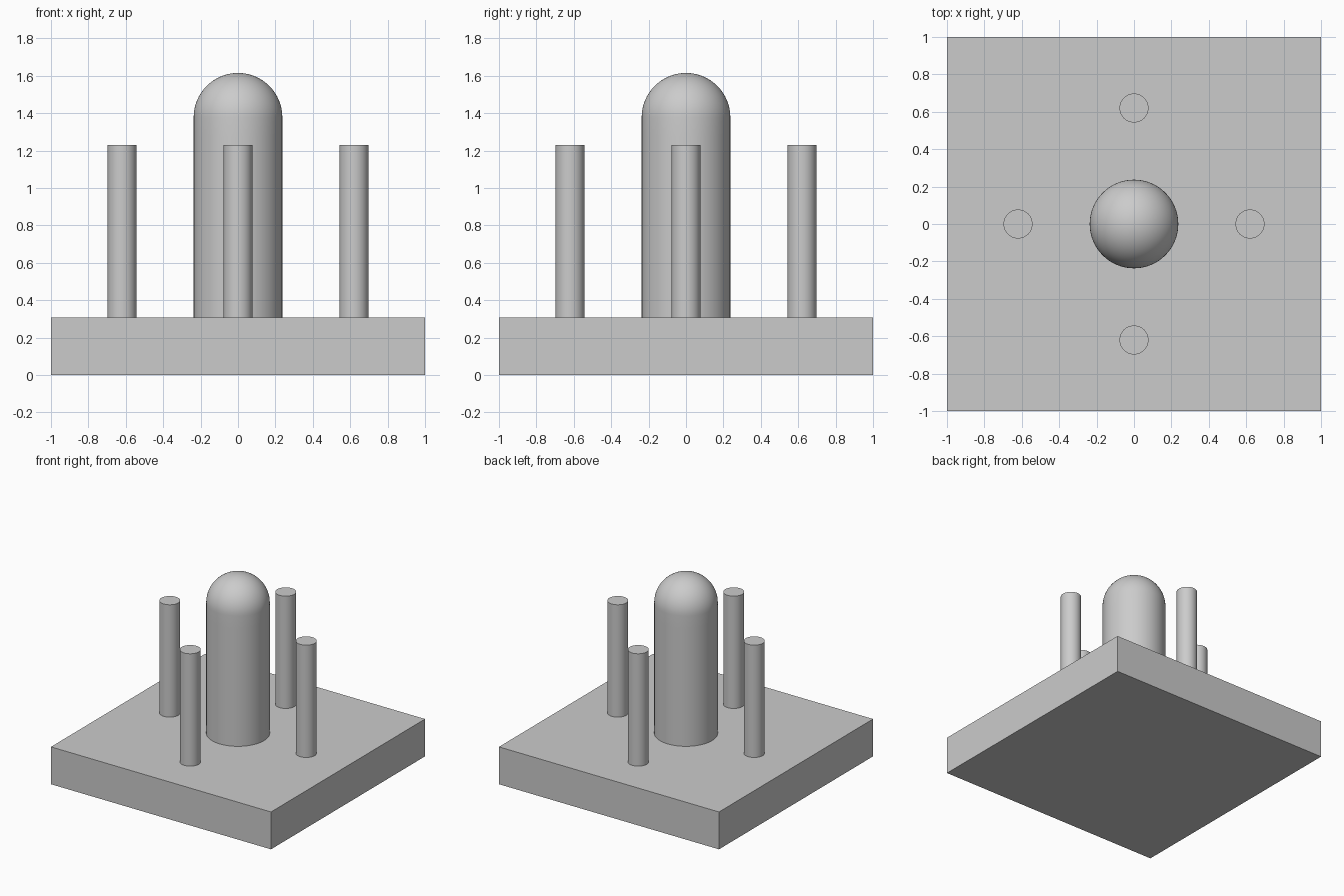
import bpy
import math
from mathutils import Matrix

cube = bpy.data.objects.get("Cube")
if cube:
    bpy.data.objects.remove(cube, do_unlink=True)

BASE_TOP = 0.307
POST_TOP = 1.23
POST_RADIUS = 0.0775
POST_OFFSET = 0.62
COLUMN_RADIUS = 0.237
COLUMN_TOP = 1.615

grey = bpy.data.materials.new("light_grey")
grey.use_nodes = True
grey.diffuse_color = (0.6, 0.6, 0.6, 1)
grey.node_tree.nodes["Principled BSDF"].inputs["Base Color"].default_value = (0.6, 0.6, 0.6, 1)


def finish(name, smooth=True):
    obj = bpy.context.object
    obj.name = name
    obj.data.materials.append(grey)
    if smooth:
        bpy.ops.object.shade_smooth_by_angle(angle=math.radians(35))
    return obj


# Square base slab
bpy.ops.mesh.primitive_cube_add(size=1)
base = finish("base_slab", smooth=False)
base.data.transform(Matrix.Translation((0, 0, BASE_TOP / 2)) @ Matrix.Diagonal((2, 2, BASE_TOP, 1)))

# Domed central column: a sphere whose lower half is stretched down to the slab
bpy.ops.mesh.primitive_uv_sphere_add(segments=64, ring_count=32, radius=COLUMN_RADIUS)
column = bpy.context.object
dome_z = COLUMN_TOP - COLUMN_RADIUS
for v in column.data.vertices:
    if v.co.z < -0.001:
        # Flatten the lower half into a straight wall and a closed bottom
        r = math.hypot(v.co.x, v.co.y)
        if r > 0.001:
            k = COLUMN_RADIUS / r
            v.co.x *= k
            v.co.y *= k
            drop = -v.co.z / COLUMN_RADIUS
        else:
            drop = 1
        v.co.z = dome_z - drop * (dome_z - BASE_TOP)
        if drop > 0.99:
            v.co.z = BASE_TOP
    else:
        v.co.z += dome_z
finish("domed_column")

# Four round posts around the column
for side, angle in (("left", 0), ("back", 90), ("right", 180), ("front", 270)):
    a = math.radians(angle)
    bpy.ops.mesh.primitive_cylinder_add(
        vertices=48, radius=POST_RADIUS, depth=POST_TOP - BASE_TOP,
        location=(POST_OFFSET * math.cos(a), POST_OFFSET * math.sin(a), (POST_TOP + BASE_TOP) / 2))
    finish(side + "_post")
